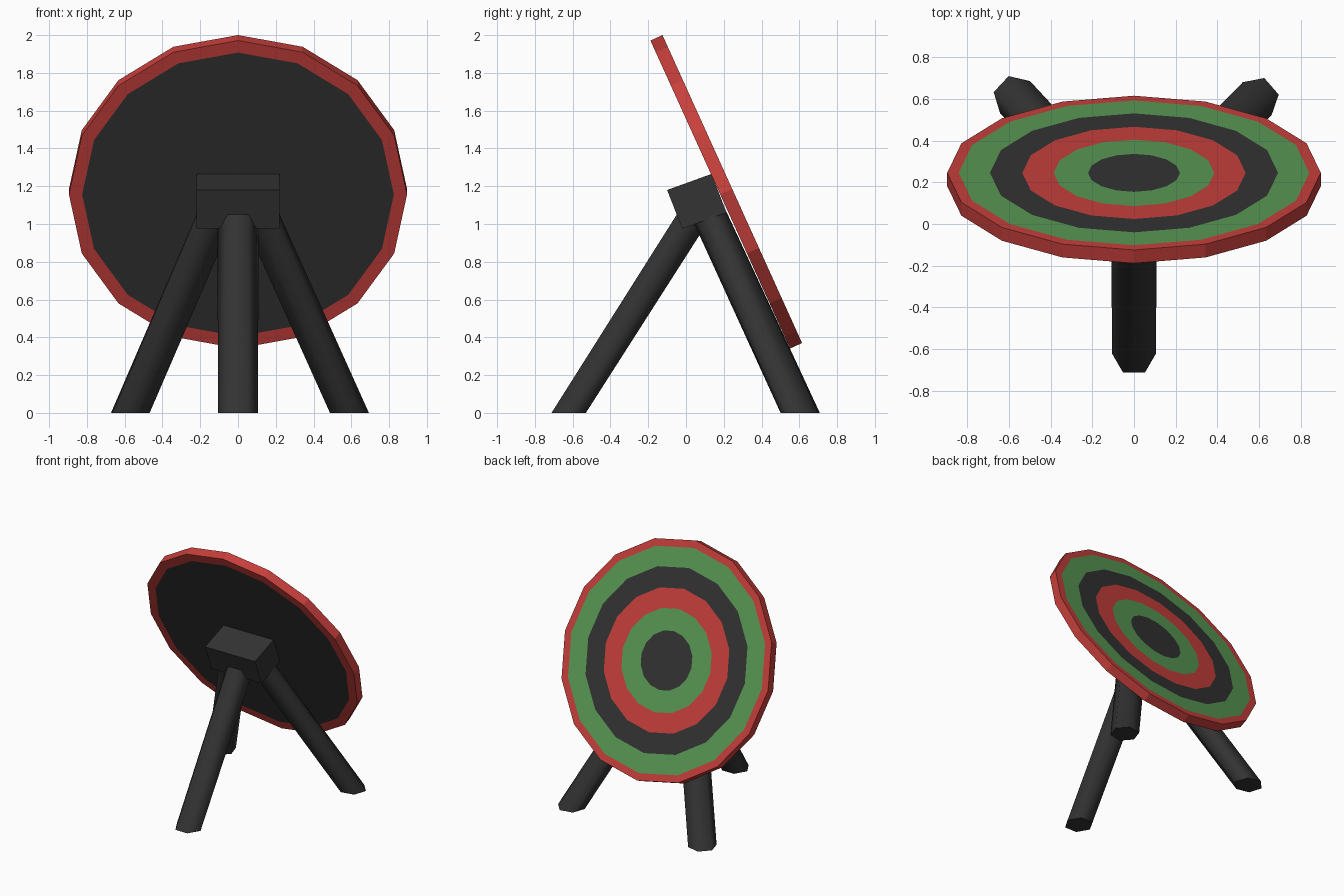
import bpy, bmesh, math
from mathutils import Vector

if "Cube" in bpy.data.objects:
    bpy.data.objects.remove(bpy.data.objects["Cube"])


def material(name, rgb):
    m = bpy.data.materials.new(name)
    m.diffuse_color = (*rgb, 1)
    m.use_nodes = True
    m.node_tree.nodes["Principled BSDF"].inputs["Base Color"].default_value = m.diffuse_color
    return m


red = material("red", (0.57, 0.05, 0.044))
green = material("green", (0.10, 0.32, 0.09))
black = material("charcoal", (0.033, 0.033, 0.033))


def finish(bm, name, mats):
    bmesh.ops.recalc_face_normals(bm, faces=bm.faces[:])
    me = bpy.data.meshes.new(name)
    bm.to_mesh(me)
    bm.free()
    for m in mats:
        me.materials.append(m)
    ob = bpy.data.objects.new(name, me)
    bpy.context.collection.objects.link(ob)
    return ob


# Tilted frame of the board: centre of the target face, its up and its normal
centre = Vector((0, 0.245, 1.185))
up = Vector((0, -0.413, 0.911)).normalized()
normal = Vector((0, 0.911, 0.413)).normalized()
side = Vector((-1, 0, 0))


# Target board: 16-sided rings lofted from the back centre round to the bullseye
def target_board():
    bm = bmesh.new()
    # radius, depth along normal, colour of the band leading to the next ring
    profile = [(0.825, -0.07, 0), (0.895, -0.07, 0), (0.895, 0, 0), (0.84, 0, 1),
               (0.69, 0, 2), (0.535, 0, 0), (0.385, 0, 1), (0.22, 0, 2)]
    rings = []
    for r, d, _ in profile:
        angles = [math.tau * i / 16 for i in range(16)]
        rings.append([bm.verts.new(centre + normal * d + side * (r * math.cos(a))
                                   + up * (r * math.sin(a))) for a in angles])
    for (_, _, colour), a, b in zip(profile, rings, rings[1:]):
        for i in range(16):
            j = (i + 1) % 16
            bm.faces.new((a[i], a[j], b[j], b[i])).material_index = colour
    bm.faces.new(rings[0]).material_index = 2    # back panel
    bm.faces.new(rings[-1]).material_index = 2   # bullseye
    finish(bm, "target_board", [red, green, black])


# Tilted mounting block behind the board
def mounting_block():
    bm = bmesh.new()
    section = [(-0.10, 1.18), (0.135, 1.265), (0.215, 1.06), (-0.02, 0.975)]
    face = bm.faces.new([bm.verts.new((-0.22, y, z)) for y, z in section])
    ext = bmesh.ops.extrude_face_region(bm, geom=[face])["geom"]
    bmesh.ops.translate(bm, vec=(0.44, 0, 0),
                        verts=[v for v in ext if isinstance(v, bmesh.types.BMVert)])
    finish(bm, "mounting_block", [black])


# Hexagonal leaning leg, cut level at the ground, smooth along its sides
def leg(name, foot, top, phase, r_top):
    bm = bmesh.new()
    ends = []
    for c, r in ((foot, 0.105), (top, r_top)):
        ends.append([bm.verts.new((c[0] + r * math.cos(math.radians(phase + 60 * i)),
                                   c[1] + r * math.sin(math.radians(phase + 60 * i)),
                                   c[2])) for i in range(6)])
    for i in range(6):
        j = (i + 1) % 6
        bm.faces.new((ends[0][i], ends[0][j], ends[1][j], ends[1][i])).smooth = True
    for ring in ends:
        bm.faces.new(ring)
    finish(bm, name, [black])


target_board()
mounting_block()
leg("front_leg", (0, -0.621, 0), (0, 0.078, 1.1), 0, 0.11)
leg("back_right_leg", (0.59, 0.60, 0), (0.113, 0.116, 1.06), 11, 0.105)
leg("back_left_leg", (-0.57, 0.608, 0), (-0.113, 0.116, 1.06), 47, 0.105)
